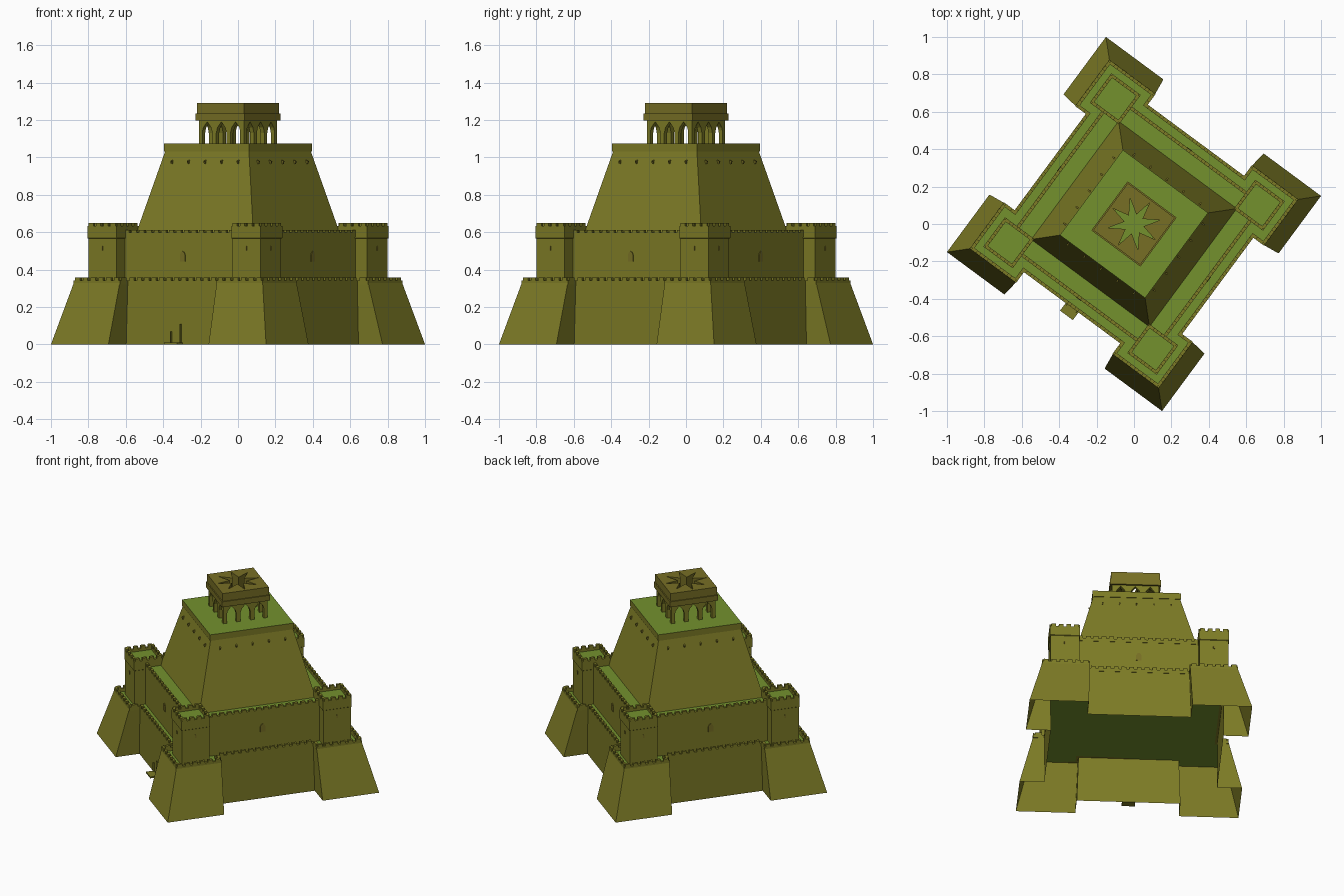
import bpy, bmesh, math
from mathutils import Matrix, Vector

if "Cube" in bpy.data.objects:
    bpy.data.objects.remove(bpy.data.objects["Cube"])

TURN = Matrix.Rotation(math.radians(-36.47), 4, 'Z')   # whole keep is turned on plan


def material(name, rgb):
    m = bpy.data.materials.new(name)
    m.diffuse_color = (*rgb, 1)
    m.use_nodes = True
    m.node_tree.nodes["Principled BSDF"].inputs["Base Color"].default_value = m.diffuse_color
    return m


STONE = material("olive stone", (0.205, 0.198, 0.019))
TRIM = material("brown olive trim", (0.185, 0.158, 0.018))
GREEN = material("green deck", (0.172, 0.285, 0.027))


def finish(bm, name, mat, normals=True):
    if normals:
        bmesh.ops.recalc_face_normals(bm, faces=bm.faces)
    bm.transform(TURN)
    me = bpy.data.meshes.new(name)
    bm.to_mesh(me)
    bm.free()
    me.materials.append(mat)
    ob = bpy.data.objects.new(name, me)
    bpy.context.collection.objects.link(ob)
    return ob


def outline(a, b, w):
    """Plan of a square wall (half w) with square corner towers spanning b..a."""
    quad = [(w, b), (a, b), (a, a), (b, a), (b, w)]
    pts = []
    for k in range(4):
        for x, y in quad:
            for _ in range(k):
                x, y = -y, x
            pts.append((x, y))
    return pts


def square(h, cx=0, cy=0):
    return [(cx + h, cy - h), (cx + h, cy + h), (cx - h, cy + h), (cx - h, cy - h)]


def loft(bm, rings, closed=False, cap=False):
    """Skin a list of (plan, z) rings."""
    vs = [[bm.verts.new((x, y, z)) for x, y in p] for p, z in rings]
    n = len(vs[0])
    pairs = list(zip(vs, vs[1:])) + ([(vs[-1], vs[0])] if closed else [])
    for r, s in pairs:
        for i in range(n):
            j = (i + 1) % n
            bm.faces.new((r[i], r[j], s[j], s[i]))
    if cap:
        bm.faces.new(vs[-1])


def box(bm, size, mat):
    bmesh.ops.create_cube(bm, size=1, matrix=mat @ Matrix.Diagonal((*size, 1)))


def flat(name, plan, z):
    bm = bmesh.new()
    f = bm.faces.new([bm.verts.new((x, y, z)) for x, y in plan])
    if f.normal.z < 0:
        f.normal_flip()
    finish(bm, name, GREEN, False)


def parapet(bm, outer, inner, z0, z1, z2, t, step=0.05):
    """Low wall ring z0..z1 with merlons up to z2."""
    loft(bm, [(inner, z0), (outer, z0), (outer, z1), (inner, z1)], closed=True)
    n = len(outer)
    for i in range(n):
        p, q = Vector(outer[i]), Vector(outer[(i + 1) % n])
        d = q - p
        length = d.length
        ang = math.atan2(d.y, d.x)
        d.normalize()
        inward = Vector((-d.y, d.x)) * t / 2
        count = max(1, round(length / step))
        pitch = length / count
        for k in range(count):
            c = p + d * pitch * (k + 0.5) + inward
            box(bm, (pitch * 0.62, t, z2 - z1 + 0.002),
                Matrix.Translation((c.x, c.y, (z1 + z2) / 2 - 0.001)) @ Matrix.Rotation(ang, 4, 'Z'))


# battered base with four corner bastions, open underneath
bm = bmesh.new()
loft(bm, [(outline(0.715, 0.333, 0.555), 0), (outline(0.626, 0.322, 0.555), 0.335)])
finish(bm, "base_wall", STONE)
flat("lower_deck", outline(0.626, 0.322, 0.555), 0.32)
bm = bmesh.new()
parapet(bm, outline(0.628, 0.32, 0.557), outline(0.61, 0.338, 0.539), 0.32, 0.342, 0.358, 0.018)
finish(bm, "lower_battlement", STONE)

# upper wall with towers
bm = bmesh.new()
loft(bm, [(outline(0.572, 0.385, 0.496), 0.32), (outline(0.572, 0.385, 0.496), 0.58)])
finish(bm, "upper_wall", STONE)
flat("upper_deck", square(0.496), 0.58)
bm = bmesh.new()
parapet(bm, square(0.498), square(0.48), 0.575, 0.597, 0.612, 0.018)
finish(bm, "upper_battlement", STONE)

# tower heads
C = 0.4785
for sx in (-1, 1):
    for sy in (-1, 1):
        bm = bmesh.new()
        loft(bm, [(square(0.0935, sx * C, sy * C), 0.565), (square(0.0975, sx * C, sy * C), 0.568),
                  (square(0.0975, sx * C, sy * C), 0.63)])
        parapet(bm, square(0.0975, sx * C, sy * C), square(0.08, sx * C, sy * C),
                0.61, 0.632, 0.65, 0.0175)
        finish(bm, "tower_head", STONE)
        flat("tower_deck", square(0.09, sx * C, sy * C), 0.615)

# sloped central keep, its cap and plaza
bm = bmesh.new()
loft(bm, [(square(0.393), 0.58), (square(0.279), 1.03)])
finish(bm, "keep", STONE)
bm = bmesh.new()
loft(bm, [(square(0.278), 1.03), (square(0.283), 1.03), (square(0.283), 1.073)])
finish(bm, "keep_cap", STONE)
flat("plaza", square(0.283), 1.073)

# keep spouts, wall windows and tower slits on all four sides
spouts, windows = bmesh.new(), bmesh.new()


def arch_plate(bm, side, u, v, z, w, h):
    pts = [(-w, -h), (w, -h), (w, h * 0.3), (w * 0.6, h * 0.8), (0, h), (-w * 0.6, h * 0.8), (-w, h * 0.3)]
    vs = [bm.verts.new(side @ Vector((u + x, v, z + y))) for x, y in pts]
    f = bm.faces.new(vs)
    ext = bmesh.ops.extrude_face_region(bm, geom=[f])
    bmesh.ops.translate(bm, verts=[e for e in ext['geom'] if isinstance(e, bmesh.types.BMVert)],
                        vec=side @ Vector((0, -0.004, 0)))


for k in range(4):
    side = Matrix.Rotation(k * math.pi / 2, 4, 'Z')
    for i in range(-2, 3):
        box(spouts, (0.008, 0.02, 0.016),
            side @ Matrix.Translation((i * 0.11, -0.294, 0.975)) @ Matrix.Rotation(0.35, 4, 'X'))
    arch_plate(windows, side, 0, -0.496, 0.47, 0.017, 0.028)
    for u in (-C, C):
        arch_plate(windows, side, u, -0.572, 0.515, 0.005, 0.012)
finish(spouts, "spouts", TRIM)
finish(windows, "windows", TRIM)

# gate step and jambs at the front
bm = bmesh.new()
box(bm, (0.085, 0.055, 0.01), Matrix.Translation((0, -0.58, 0.005)))
for x, h in ((-0.033, 0.07), (0.033, 0.11)):
    box(bm, (0.006, 0.012, h), Matrix.Translation((x, -0.559, h / 2)))
finish(bm, "gate", STONE)

# pavilion arcade: three pointed arches per side
bm = bmesh.new()
H, Z0, Z1, T = 0.15, 1.073, 1.2, 0.026
for k in range(4):
    side = Matrix.Rotation(k * math.pi / 2, 4, 'Z')
    prof = [(-H, Z1), (-H, Z0)]
    for c in (-0.094, 0, 0.094):
        half = [(0.034, Z0), (0.034, 1.13), (0.025, 1.16), (0.0, 1.19)]
        prof += [(c - x, z) for x, z in half] + [(c + x, z) for x, z in half[-2::-1]]
    prof += [(H, Z0), (H, Z1)]
    f = bm.faces.new([bm.verts.new(side @ Vector((x, -H, z))) for x, z in prof])
    ext = bmesh.ops.extrude_face_region(bm, geom=[f])
    bmesh.ops.translate(bm, verts=[e for e in ext['geom'] if isinstance(e, bmesh.types.BMVert)],
                        vec=side @ Vector((0, T, 0)))
finish(bm, "pavilion_arcade", STONE)

# pavilion roof with a star shaped opening
ANG = [i * math.pi / 8 for i in range(16)]
star = [((0.14 if i % 2 == 0 else 0.052) * math.cos(t), (0.14 if i % 2 == 0 else 0.052) * math.sin(t))
        for i, t in enumerate(ANG)]


def sq16(h):
    return [(h * math.cos(t) / max(abs(math.cos(t)), abs(math.sin(t))),
             h * math.sin(t) / max(abs(math.cos(t)), abs(math.sin(t)))) for t in ANG]


bm = bmesh.new()
loft(bm, [(star, 1.197), (sq16(0.163), 1.197), (sq16(0.163), 1.235), (sq16(0.156), 1.235),
          (sq16(0.156), 1.29), (star, 1.29)], closed=True)
finish(bm, "pavilion_roof", TRIM)
